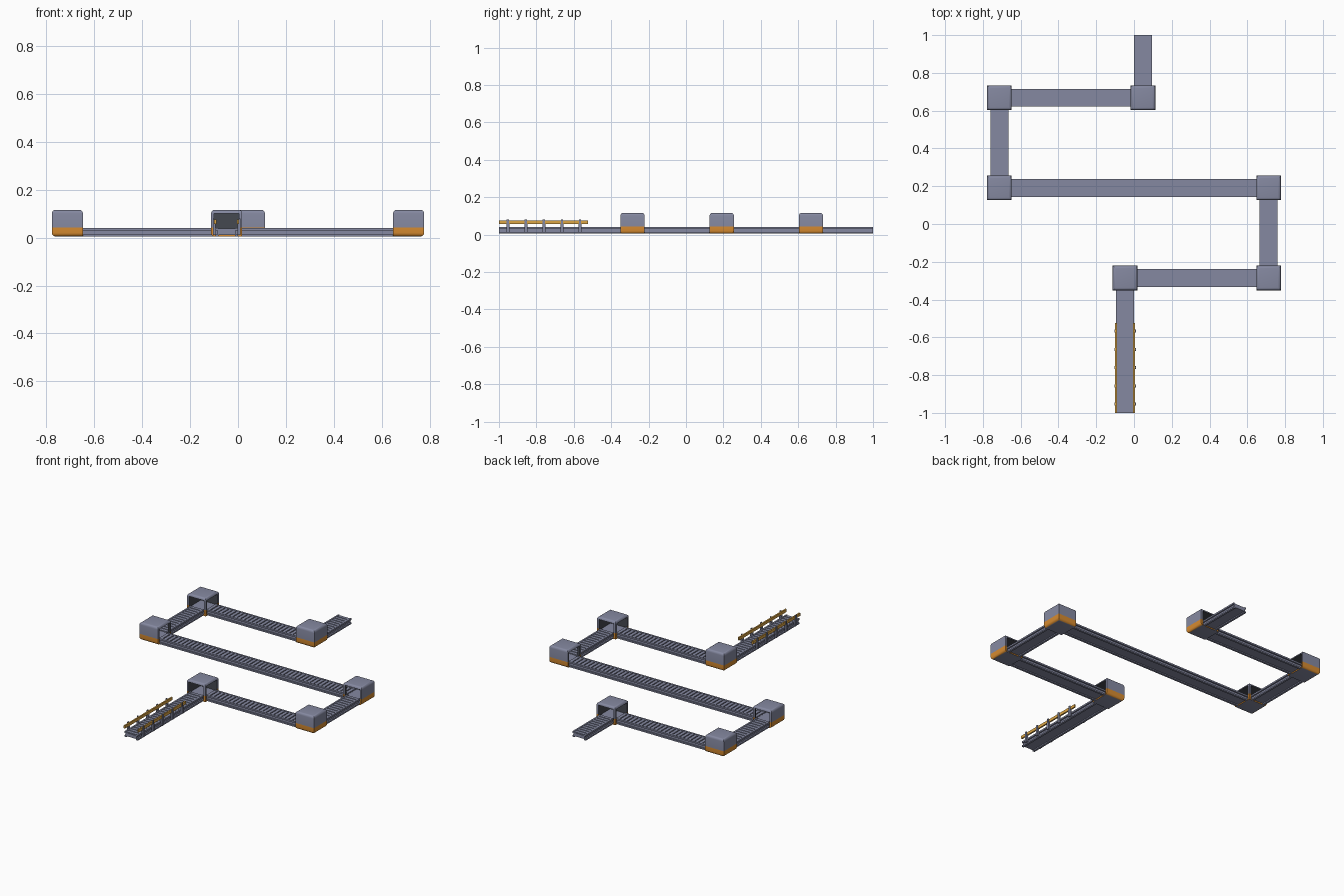
import bpy, bmesh, math
from mathutils import Vector, Matrix

if "Cube" in bpy.data.objects:
    bpy.data.objects.remove(bpy.data.objects["Cube"])


def mat(name, c):
    m = bpy.data.materials.new(name)
    m.diffuse_color = (*c, 1)
    m.use_nodes = True
    m.node_tree.nodes["Principled BSDF"].inputs["Base Color"].default_value = m.diffuse_color
    return m


STEEL = mat("blue grey steel", (0.235, 0.25, 0.355))
DARK = mat("dark grey", (0.06, 0.065, 0.08))
ORANGE = mat("orange", (0.68, 0.26, 0.03))
YELLOW = mat("amber", (0.72, 0.38, 0.06))
MATS = [STEEL, DARK, ORANGE, YELLOW]


def add_box(bm, lo, hi, mi=0):
    lo, hi = Vector(lo), Vector(hi)
    r = bmesh.ops.create_cube(bm, size=1)
    for v in r["verts"]:
        v.co = (lo + hi) / 2 + v.co * (hi - lo)
    for f in {f for v in r["verts"] for f in v.link_faces}:
        f.material_index = mi
    return r["verts"]


def finish(bm, name, M=None):
    me = bpy.data.meshes.new(name)
    bmesh.ops.recalc_face_normals(bm, faces=bm.faces)
    bm.to_mesh(me)
    bm.free()
    for m in MATS:
        me.materials.append(m)
    ob = bpy.data.objects.new(name, me)
    bpy.context.collection.objects.link(ob)
    if M:
        ob.matrix_world = M
    return ob


# conveyor bed between two points: side channels, slatted belt, core
def bed(a, b, i):
    a, b = Vector((*a, 0)), Vector((*b, 0))
    L = (b - a).length
    ang = math.atan2((b - a).y, (b - a).x)
    bm = bmesh.new()
    add_box(bm, (0, -0.038, 0.012), (L, 0.038, 0.033))
    for s in (-1, 1):
        for z0, z1, y0, y1 in ((0.030, 0.040, 0.037, 0.047), (0.005, 0.014, 0.034, 0.047)):
            ys = sorted((s * y0, s * y1))
            add_box(bm, (0, ys[0], z0), (L, ys[1], z1))
    n = round(L / 0.0265)
    p = L / n
    for k in range(n):
        add_box(bm, (k * p + 0.003, -0.041, 0.031), ((k + 1) * p - 0.003, 0.041, 0.0385))
    finish(bm, f"conveyor_bed_{i}", Matrix.Translation(a) @ Matrix.Rotation(ang, 4, "Z"))


# corner housing: rounded box, open on two sides, orange skirt
H, ZB, ZT, ZS = 0.065, 0.005, 0.116, 0.043


def housing(c, dx, dy, i):
    bm = bmesh.new()
    add_box(bm, (-H, -H, ZB), (H, H, ZT))
    edges = [e for e in bm.edges if abs(e.verts[0].co.z - e.verts[1].co.z) < 1e-5]
    edges = [e for e in edges
             if (lambda m: m.x * dx < -0.01 or m.y * dy < -0.01 or m.z > 0.06)(
                 (e.verts[0].co + e.verts[1].co) / 2)]
    bmesh.ops.bevel(bm, geom=edges, offset=0.015, segments=4, profile=0.5, affect="EDGES")
    bmesh.ops.bisect_plane(bm, geom=bm.verts[:] + bm.edges[:] + bm.faces[:],
                           plane_co=(0, 0, ZS), plane_no=(0, 0, 1))
    for f in bm.faces:
        low = f.calc_center_median().z < ZS
        f.material_index = 2 if low and f.normal.z > -0.95 else 0
    ob = finish(bm, f"corner_housing_{i}", Matrix.Translation((*c, 0)))
    # two crossing tunnels with dark lining leave the inner corner post standing
    for k in range(2):
        w = 0.052
        x = sorted((-w * dx, (0.2 if k == 0 else w) * dx))
        y = sorted((-w * dy, (0.2 if k == 1 else w) * dy))
        cb = bmesh.new()
        add_box(cb, (x[0], y[0], 0.012), (x[1], y[1], 0.101), 1)
        cut = finish(cb, "tunnel_cutter", Matrix.Translation((*c, 0)))
        cut.hide_render = True
        md = ob.modifiers.new("tunnel", "BOOLEAN")
        md.operation, md.object, md.solver = "DIFFERENCE", cut, "EXACT"
        bpy.context.view_layer.objects.active = ob
        bpy.ops.object.modifier_apply(modifier=md.name)
        bpy.data.objects.remove(cut)
    bpy.ops.object.select_all(action="DESELECT")
    ob.select_set(True)
    bpy.context.view_layer.objects.active = ob
    bpy.ops.object.shade_smooth_by_angle(angle=math.radians(35))
    # turntable deck inside
    bm = bmesh.new()
    add_box(bm, (c[0] - 0.05, c[1] - 0.05, 0.011), (c[0] + 0.05, c[1] + 0.05, 0.034))
    finish(bm, f"corner_deck_{i}")


X, E, Y0, Y1, Y2 = 0.7125, 0.0475, -0.286, 0.191, 0.668
path = [(-E, -1), (-E, Y0), (X, Y0), (X, Y1), (-X, Y1), (-X, Y2), (E, Y2), (E, 1)]
for i in range(len(path) - 1):
    a, b = Vector(path[i]), Vector(path[i + 1])
    d = (b - a).normalized()
    if i > 0:
        a = a + d * 0.052
    if i < len(path) - 2:
        b = b - d * 0.052
    bed(a, b, i + 1)
for i in range(1, len(path) - 1):
    c = Vector(path[i])
    o = (Vector(path[i - 1]) - c).normalized() + (Vector(path[i + 1]) - c).normalized()
    housing(c, round(o.x), round(o.y), i)

# guide rails with brackets along the entry bed
for s, side in ((-1, "left"), (1, "right")):
    bm = bmesh.new()
    xs = sorted((-E + s * 0.043, -E + s * 0.052))
    add_box(bm, (xs[0], -1, 0.057), (xs[1], -0.525, 0.075), 3)
    finish(bm, f"guide_rail_{side}")
    bm = bmesh.new()
    for k in range(5):
        y = -0.953 + k * 0.0965
        xo = sorted((-E + s * 0.046, -E + s * 0.057))
        add_box(bm, (xo[0], y - 0.008, 0.012), (xo[1], y + 0.008, 0.056))
        xo = sorted((-E + s * 0.052, -E + s * 0.057))
        add_box(bm, (xo[0], y - 0.006, 0.056), (xo[1], y + 0.006, 0.080))
    finish(bm, f"rail_brackets_{side}")
